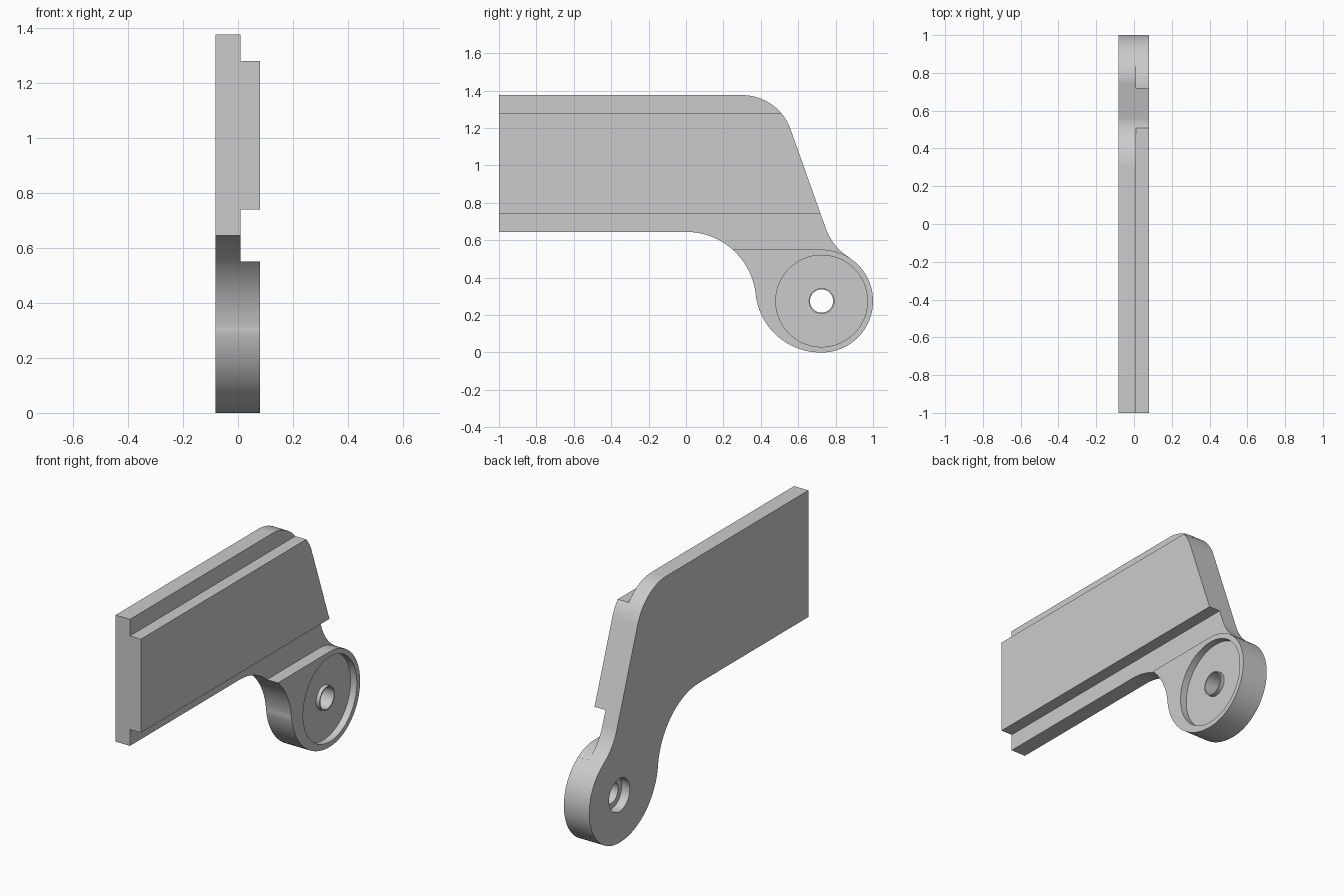
import bpy, bmesh
from math import sin, cos, radians, tau
from mathutils import Vector

cube = bpy.data.objects.get("Cube")
if cube:
    bpy.data.objects.remove(cube)

gray = bpy.data.materials.new("plain gray")
gray.use_nodes = True
colour = (0.6, 0.6, 0.6, 1)
gray.diffuse_color = colour
gray.node_tree.nodes["Principled BSDF"].inputs["Base Color"].default_value = colour

HUB = (0.725, 0.275)
HUB_R = 0.275
BACK, STEP, FACE = -0.082, 0.01, 0.08   # layer positions across the thickness


def arc(centre, r, start, end, n=24):
    """Points in the side plane (y, z) along an arc, angles in degrees."""
    angles = [radians(start + (end - start) * i / n) for i in range(n + 1)]
    return [(centre[0] + r * cos(a), centre[1] + r * sin(a)) for a in angles]


def finish(bm, name):
    bmesh.ops.recalc_face_normals(bm, faces=bm.faces)
    mesh = bpy.data.meshes.new(name)
    bm.to_mesh(mesh)
    bm.free()
    mesh.materials.append(gray)
    obj = bpy.data.objects.new(name, mesh)
    bpy.context.collection.objects.link(obj)
    return obj


def slab(name, outline, x0, x1):
    bm = bmesh.new()
    face = bm.faces.new([bm.verts.new((x0, y, z)) for y, z in outline])
    new = bmesh.ops.extrude_face_region(bm, geom=[face])["geom"]
    verts = [v for v in new if isinstance(v, bmesh.types.BMVert)]
    bmesh.ops.translate(bm, verts=verts, vec=(x1 - x0, 0, 0))
    return finish(bm, name)


def lathe(name, profile, steps=96):
    """Revolve (x, radius) points about the hub axis."""
    bm = bmesh.new()
    centre = Vector((0, *HUB))
    verts = [bm.verts.new(centre + Vector((x, r, 0))) for x, r in profile]
    edges = [bm.edges.new(pair) for pair in zip(verts, verts[1:])]
    bmesh.ops.spin(bm, geom=verts + edges, cent=centre, axis=(1, 0, 0),
                   angle=tau, steps=steps)
    bmesh.ops.remove_doubles(bm, verts=bm.verts, dist=1e-5)
    return finish(bm, name)


# Bracket outline: plate, rounded corner, sloped edge, hub and swept underside
outline = [(-1, 0.645), (-1, 1.376)]
outline += arc((0.3, 1.101), 0.275, 90, 18)
outline += arc((1.03, 0.764), 0.3, 198, 238)
outline += arc(HUB, HUB_R, 57, -90, 48)
outline += arc((0.72, 0.35), 0.35, -90, -172)
outline += arc((0, 0.27), 0.375, 5, 90)
bracket = slab("bracket", outline, BACK, FACE)

# Cutters: upper step, groove over the hub, bored hub with a raised collar
cutters = [
    slab("upper_step_cutter", [(-1.2, 1.28), (1.2, 1.28), (1.2, 1.6), (-1.2, 1.6)],
         STEP, 0.2),
    slab("groove_cutter", [(-1.2, 0.74), (-1.2, HUB[1] + HUB_R)]
         + arc(HUB, HUB_R, 90, 58, 12) + [(1.2, 0.6), (1.2, 0.74)], STEP, 0.2),
    lathe("hub_bore_cutter", [
        (-0.2, 0), (-0.2, 0.095), (-0.03, 0.095), (-0.03, 0.062), (0.062, 0.062),
        (0.062, 0.069), (0.04, 0.069), (0.04, 0.245), (0.2, 0.245), (0.2, 0)]),
]
bpy.context.view_layer.objects.active = bracket
for cutter in cutters:
    cutter.hide_render = True
    cutter.hide_set(True)
    mod = bracket.modifiers.new(cutter.name, "BOOLEAN")
    mod.operation = "DIFFERENCE"
    mod.solver = "EXACT"
    mod.object = cutter
    bpy.ops.object.modifier_apply(modifier=mod.name)
for cutter in cutters:
    bpy.data.objects.remove(cutter)

# Smooth the round walls, keep edges crisp
bpy.ops.object.select_all(action="DESELECT")
bracket.select_set(True)
bpy.ops.object.shade_smooth_by_angle(angle=radians(30))
